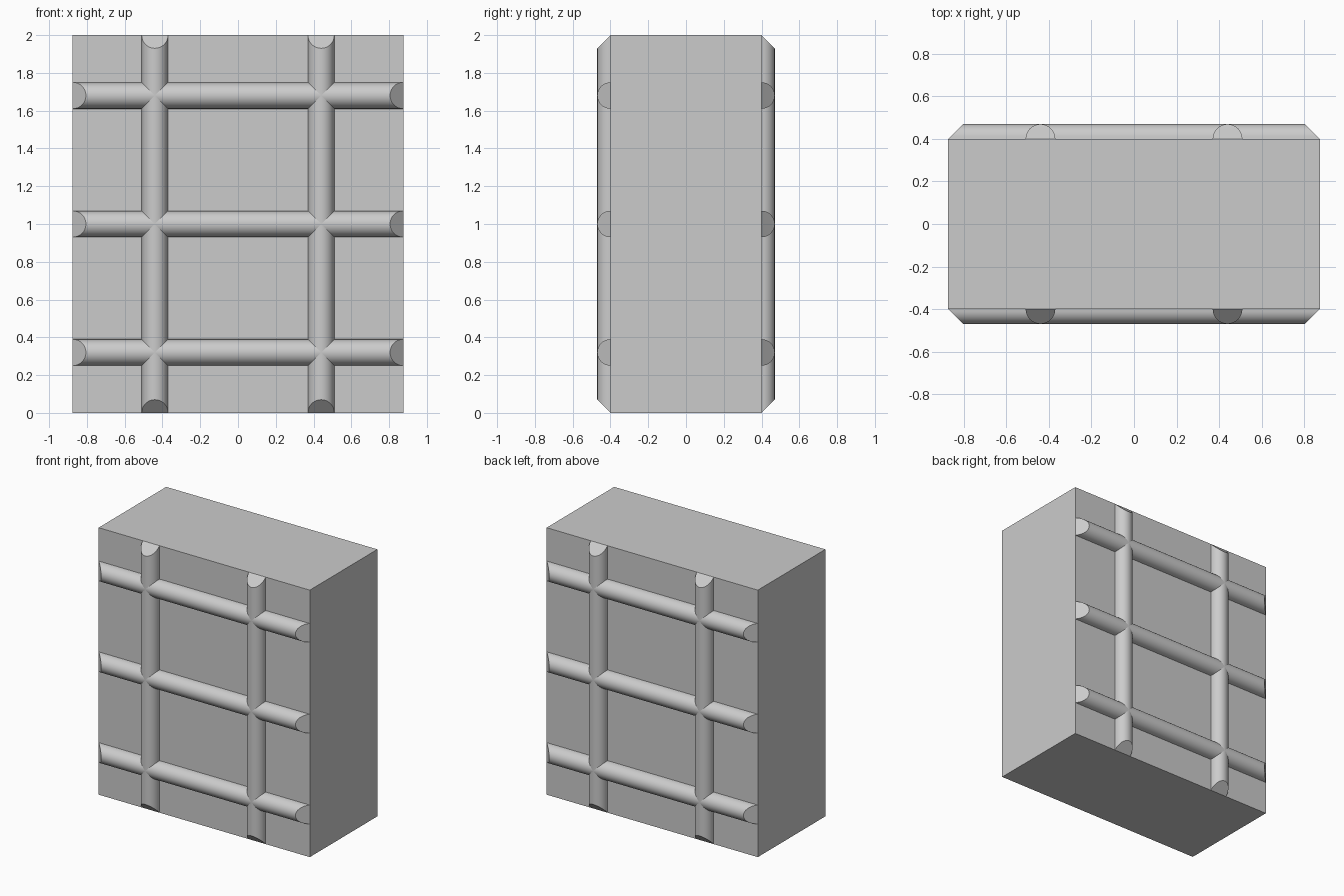
import bpy, bmesh
from math import sin, cos, pi, radians

if "Cube" in bpy.data.objects:
    bpy.data.objects.remove(bpy.data.objects["Cube"])

W, D, H, R, N = 0.875, 0.40, 1.0, 0.07, 16


def make_object(name, bm):
    bmesh.ops.recalc_face_normals(bm, faces=bm.faces[:])
    mesh = bpy.data.meshes.new(name)
    bm.to_mesh(mesh)
    bm.free()
    obj = bpy.data.objects.new(name, mesh)
    bpy.context.collection.objects.link(obj)
    return obj


def half_round_bar(name, half_len, place):
    """Half-round bar with 45 degree ends; place(along, across, height) gives a point."""
    bm = bmesh.new()
    ends = []
    for s in (-1, 1):
        ring = []
        for i in range(N + 1):
            a = pi * i / N
            h = R * sin(a)
            ring.append(bm.verts.new(place(s * (half_len - h), R * cos(a), h)))
        bm.faces.new(ring)
        ends.append(ring)
    p, q = ends
    bm.faces.new((p[0], p[N], q[N], q[0]))
    for i in range(N):
        bm.faces.new((p[i], p[i + 1], q[i + 1], q[i]))
    obj = make_object(name, bm)
    bpy.ops.object.select_all(action='DESELECT')
    obj.select_set(True)
    bpy.context.view_layer.objects.active = obj
    bpy.ops.object.shade_smooth_by_angle(angle=radians(30))


# solid slab
bm = bmesh.new()
bmesh.ops.create_cube(bm, size=1)
for v in bm.verts:
    v.co = (v.co.x * 2 * W, v.co.y * 2 * D, v.co.z * 2 * H + H)
make_object("slab", bm)

# grid of bars on the front and back faces
for side, label in ((-1, "front"), (1, "back")):
    for x in (-0.44, 0.44):
        half_round_bar(label + "_vertical_bar", H,
                       lambda t, u, h: (x + u, side * (D + h), H + t))
    for z in (0.32, 1.0, 1.68):
        half_round_bar(label + "_horizontal_bar", W,
                       lambda t, u, h: (t, side * (D + h), z + u))
